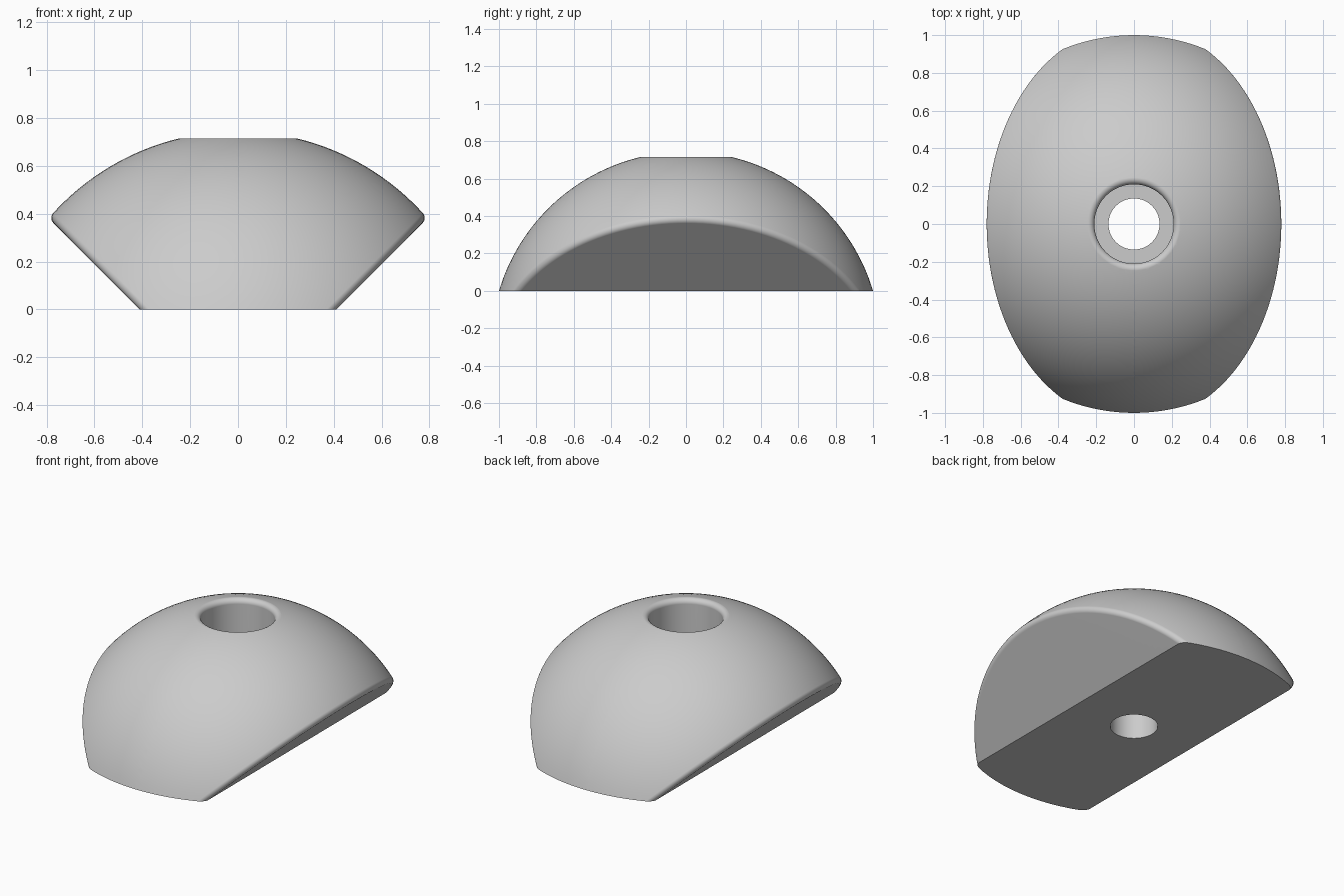
import bpy, bmesh, math
from mathutils import Matrix, Vector

if "Cube" in bpy.data.objects:
    bpy.data.objects.remove(bpy.data.objects["Cube"])

R, CZ = 1.044, -0.30          # dome radius and centre height
FILLET = 0.03                 # rounding on the dome edges
FLOOR = 0.28                  # height of the counterbore ledge


def arc(cx, cy, r, a0, a1, n):
    """Points on an arc, angles in radians."""
    return [(cx + r * math.cos(a0 + (a1 - a0) * i / n),
             cy + r * math.sin(a0 + (a1 - a0) * i / n)) for i in range(n + 1)]


def lathe(profile, steps):
    """Revolve (radius, height) points around z."""
    bm = bmesh.new()
    vs = [bm.verts.new((r, 0, h)) for r, h in profile]
    es = [bm.edges.new(p) for p in zip(vs, vs[1:])]
    bmesh.ops.spin(bm, geom=vs + es, cent=(0, 0, 0), axis=(0, 0, 1),
                   angle=2 * math.pi, steps=steps)
    bmesh.ops.remove_doubles(bm, verts=bm.verts, dist=1e-5)
    return bm


def make_object(name, bm):
    bmesh.ops.recalc_face_normals(bm, faces=bm.faces)
    me = bpy.data.meshes.new(name)
    bm.to_mesh(me)
    bm.free()
    ob = bpy.data.objects.new(name, me)
    bpy.context.collection.objects.link(ob)
    return ob


# Dome half: ball sliced by a 45 degree plane with a rounded rim
normal = Vector((1, 0, -1)).normalized()
d = 0.41 / math.sqrt(2) + CZ / math.sqrt(2)
fh = d - FILLET
fr = math.sqrt((R - FILLET) ** 2 - fh ** 2)
a = math.atan2(fh, fr)
profile = ([(0, d)] + arc(fr, fh, FILLET, math.pi / 2, a, 8)
           + arc(0, 0, R, a, -math.pi / 2, 64)[1:])
body = lathe(profile, 144)
bmesh.ops.transform(body, verts=body.verts,
                    matrix=Matrix.Translation((0, 0, CZ))
                    @ normal.to_track_quat('Z', 'Y').to_matrix().to_4x4())

# Keep the quarter right of the centre and above the base, then mirror it
for axis in ((-1, 0, 0), (0, 0, -1)):
    bmesh.ops.bisect_plane(body, geom=body.verts[:] + body.edges[:] + body.faces[:],
                           dist=1e-5, plane_co=(0, 0, 0), plane_no=axis,
                           clear_outer=True)
dup = bmesh.ops.duplicate(body, geom=body.verts[:] + body.edges[:] + body.faces[:])
for v in dup["geom"]:
    if isinstance(v, bmesh.types.BMVert):
        v.co.x = -v.co.x
bmesh.ops.remove_doubles(body, verts=body.verts, dist=1e-4)

# Flat base
rim = [e for e in body.edges if e.is_boundary]
bmesh.ops.holes_fill(body, edges=rim, sides=0)
dome = make_object("domed_block", body)

# Stepped hole with a rounded mouth
mr = 0.21 + FILLET
mh = math.sqrt((R - FILLET) ** 2 - mr ** 2)
mouth = arc(mr, CZ + mh, FILLET, math.pi, math.atan2(mh, mr), 8)
hole = make_object("hole_cutter", lathe(
    [(0, -0.1), (0.135, -0.1), (0.135, FLOOR), (0.21, FLOOR)]
    + mouth + [(mouth[-1][0], 1.0), (0, 1.0)], 96))
hole.hide_render = True

cut = dome.modifiers.new("hole", 'BOOLEAN')
cut.operation = 'DIFFERENCE'
cut.solver = 'EXACT'
cut.object = hole
bpy.context.view_layer.objects.active = dome
dome.select_set(True)
hole.select_set(False)
bpy.ops.object.modifier_apply(modifier="hole")
bpy.data.objects.remove(hole)

# Smooth shading with crisp edges
bpy.ops.object.shade_smooth_by_angle(angle=math.radians(30))
weighted = dome.modifiers.new("weighted", 'WEIGHTED_NORMAL')
weighted.keep_sharp = True

grey = bpy.data.materials.new("light_grey")
grey.diffuse_color = (0.6, 0.6, 0.6, 1)
grey.use_nodes = True
grey.node_tree.nodes["Principled BSDF"].inputs["Base Color"].default_value = grey.diffuse_color
dome.data.materials.clear()
dome.data.materials.append(grey)
